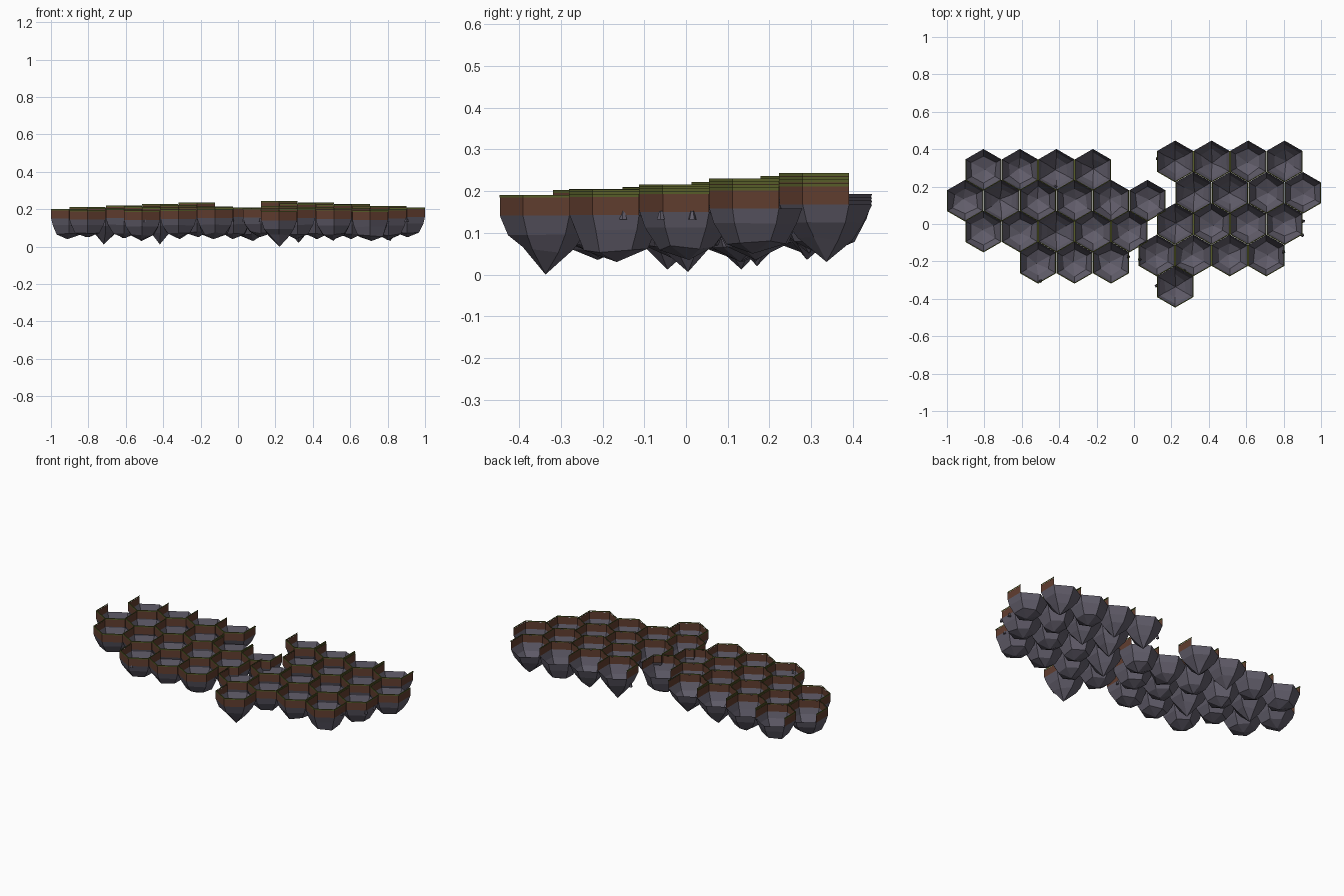
import bpy, bmesh, math, random
from mathutils import Matrix

if "Cube" in bpy.data.objects:
    bpy.data.objects.remove(bpy.data.objects["Cube"])

random.seed(4)
R = 0.111          # hexagon corner radius
SOIL = 0.05        # soil wall height
GRASS = 0.007      # turf band height


def material(name, rgb):
    m = bpy.data.materials.new(name)
    m.diffuse_color = (*rgb, 1)
    m.use_nodes = True
    m.node_tree.nodes["Principled BSDF"].inputs["Base Color"].default_value = m.diffuse_color
    return m


rock_mat = material("slate rock", (0.120, 0.110, 0.145))
soil_mat = material("brown soil", (0.118, 0.047, 0.028))
grass_mat = material("olive turf", (0.095, 0.110, 0.022))


def finish(bm, name, mat, loc):
    me = bpy.data.meshes.new(name)
    bm.to_mesh(me)
    bm.free()
    me.materials.append(mat)
    ob = bpy.data.objects.new(name, me)
    ob.location = loc
    bpy.context.collection.objects.link(ob)
    return ob


def ring(bm, r, z, angles, jitter=0.0):
    out = []
    for a in angles:
        k = r * (1 + random.uniform(-jitter, jitter))
        dz = random.uniform(-jitter, jitter) * 0.06
        t = math.radians(a)
        out.append(bm.verts.new((k * math.cos(t), k * math.sin(t), z + dz)))
    return out


def bridge(bm, a, b, closed):
    n = len(a)
    for i in range(n if closed else n - 1):
        j = (i + 1) % n
        bm.faces.new((a[i], a[j], b[j], b[i]))


FULL = [150 + 60 * i for i in range(6)]
OPEN = FULL[:5]    # the two rear walls are left open


def hex_island(x, y, top, tip):
    rim = top - SOIL
    depth = rim - tip
    # Hanging rock bowl: open rim, two jagged rings and a point
    bm = bmesh.new()
    sharp = depth > 0.135
    r1, r2, f2 = (0.092, 0.062, 0.58) if sharp else (0.099, 0.071, 0.74)
    rings = [ring(bm, R, rim, FULL),
             ring(bm, r1, rim - depth * 0.32, FULL, 0.03),
             ring(bm, r2, rim - depth * f2, FULL, 0.12)]
    for a, b in zip(rings, rings[1:]):
        bridge(bm, b, a, True)
    point = bm.verts.new((random.uniform(-.01, .01), random.uniform(-.01, .01), tip))
    low = rings[-1]
    for i in range(6):
        bm.faces.new((low[(i + 1) % 6], low[i], point))
    bmesh.ops.recalc_face_normals(bm, faces=bm.faces[:])
    finish(bm, "rock_base", rock_mat, (x, y, 0))

    # Soil walls on the front and both sides
    bm = bmesh.new()
    bridge(bm, ring(bm, R, rim, OPEN), ring(bm, R, top - GRASS, OPEN), False)
    finish(bm, "soil_wall", soil_mat, (x, y, 0))

    # Turf band with a narrow top lip
    bm = bmesh.new()
    lower = ring(bm, R + .001, top - GRASS, OPEN)
    upper = ring(bm, R + .001, top, OPEN)
    lip = ring(bm, R - .005, top, OPEN)
    bridge(bm, lower, upper, False)
    bridge(bm, upper, lip, False)
    finish(bm, "turf_edge", grass_mat, (x, y, 0))


# Rows: y, first x, top heights from left to right, rock tip heights
STEP = 0.195
rows = [
    # left cluster
    (0.290, -0.805, (.212, .220, .228, .236), (.050, .045, .035, .050)),
    (0.125, -0.903, (.200, .207, .214, .222, .214, .208),
     (.040, .012, .030, .040, .040, .030)),
    (-0.040, -0.805, (.196, .202, .208, .210, .208), (.050, .045, .012, .050, .040)),
    (-0.207, -0.513, (.192, .198, .202), (.035, .045, .040)),
    # right cluster
    (0.335, 0.220, (.243, .235, .227, .218), (.035, .040, .045, .030)),
    (0.167, 0.318, (.230, .224, .216, .208), (.020, .030, .035, .050)),
    (0.000, 0.220, (.216, .212, .207, .200), (.006, .040, .040, .035)),
    (-0.168, 0.122, (.205, .204, .199, .193), (.050, .040, .035, .030)),
    (-0.335, 0.220, (.191,), (.000,)),
]
for y, x0, tops, tips in rows:
    for i, (top, tip) in enumerate(zip(tops, tips)):
        hex_island(x0 + STEP * i, y, top, tip)

# Small loose stones clinging to the edges
stones = [(.125, .35), (.90, -.06), (.905, .015), (.03, -.19), (-.03, -.175),
          (-.50, -.305), (.27, -.25), (.80, -.15), (-.42, .20), (.12, -.33)]
for x, y in stones:
    bm = bmesh.new()
    bmesh.ops.create_cone(bm, cap_ends=True, segments=5, radius1=.010,
                          radius2=.004, depth=.02,
                          matrix=Matrix.Rotation(random.random() * 3, 4, 'Z'))
    finish(bm, "loose_stone", rock_mat, (x, y, .142))
